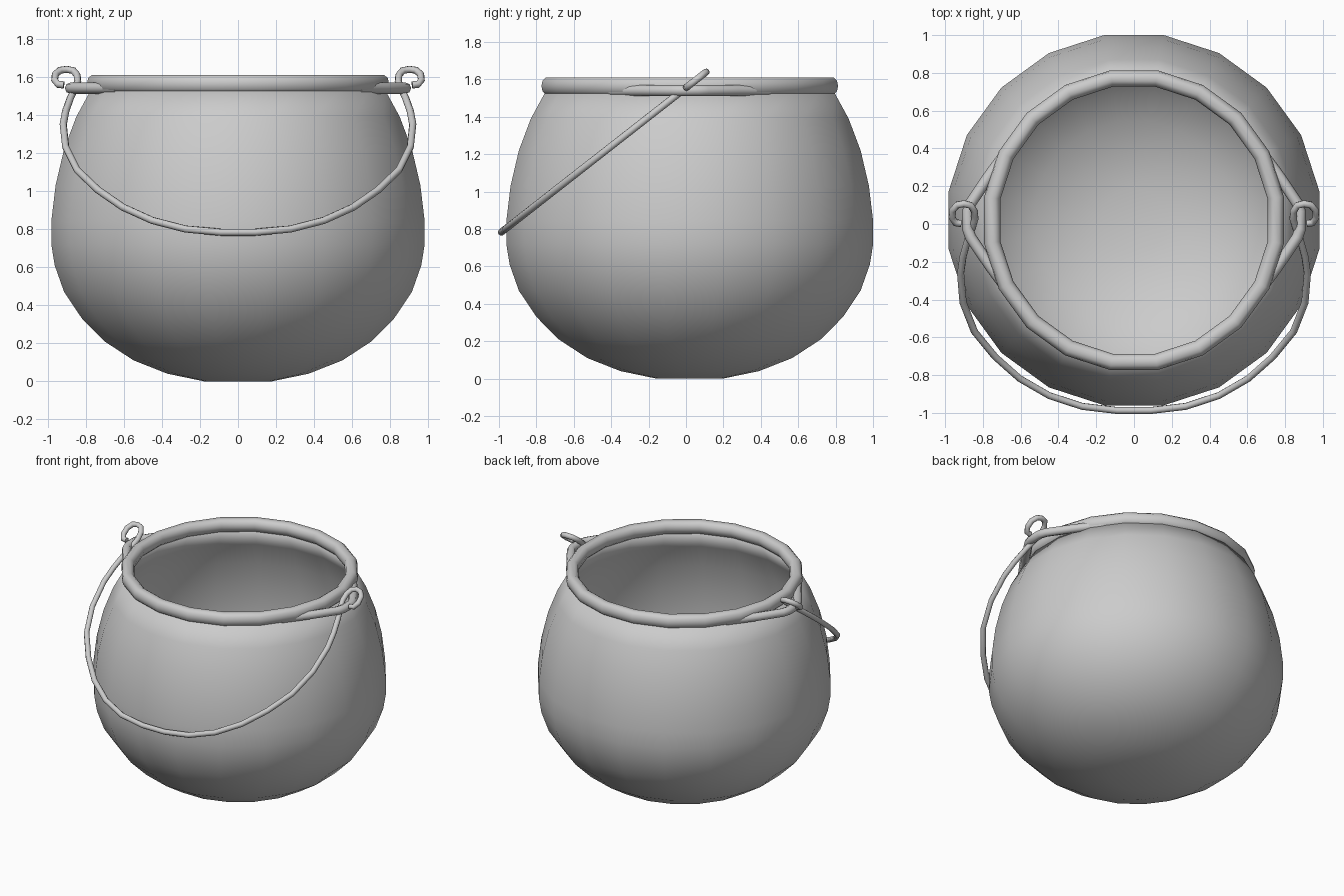
import bpy, bmesh, math

if "Cube" in bpy.data.objects:
    bpy.data.objects.remove(bpy.data.objects["Cube"])

CY = 0.02      # pot axis offset in y
SIDES = 20


def lathe(name, profile):
    """Spin an (r, z) profile; ends are closed to the axis."""
    bm = bmesh.new()
    rings = []
    for r, z in profile:
        ring = []
        for i in range(SIDES):
            a = math.radians(9) + 2 * math.pi * i / SIDES
            ring.append(bm.verts.new((r * math.cos(a), CY + r * math.sin(a), z)))
        rings.append(ring)
    for lo, hi in zip(rings, rings[1:]):
        for i in range(SIDES):
            j = (i + 1) % SIDES
            bm.faces.new((lo[i], lo[j], hi[j], hi[i]))
    bm.faces.new(rings[0][::-1])
    bm.faces.new(rings[-1])
    bmesh.ops.recalc_face_normals(bm, faces=bm.faces)
    me = bpy.data.meshes.new(name)
    bm.to_mesh(me)
    bm.free()
    for p in me.polygons:
        p.use_smooth = True
    ob = bpy.data.objects.new(name, me)
    bpy.context.collection.objects.link(ob)
    return ob


def rod(name, points, radius):
    """Round bar along a path, turned into a mesh."""
    cu = bpy.data.curves.new(name, 'CURVE')
    cu.dimensions = '3D'
    cu.bevel_depth = radius
    cu.bevel_resolution = 2
    cu.use_fill_caps = True
    sp = cu.splines.new('POLY')
    sp.points.add(len(points) - 1)
    for p, co in zip(sp.points, points):
        p.co = (*co, 1)
    sp.use_smooth = True
    ob = bpy.data.objects.new(name, cu)
    bpy.context.collection.objects.link(ob)
    bpy.ops.object.select_all(action='DESELECT')
    ob.select_set(True)
    bpy.context.view_layer.objects.active = ob
    bpy.ops.object.convert(target='MESH')
    bpy.ops.object.shade_smooth_by_angle(angle=math.radians(60))
    return ob


# Pot: outer wall, then a parallel inner wall
outer = [(0.18, 0), (0.375, 0.04), (0.555, 0.11), (0.71, 0.21), (0.83, 0.33),
         (0.925, 0.47), (0.975, 0.61), (0.993, 0.72), (0.993, 0.84),
         (0.97, 1.03), (0.925, 1.22), (0.86, 1.39), (0.78, 1.535)]
inner = [(r - 0.045 if z > 0.3 else r * 0.96, z + 0.05 * max(0, 1 - z / 0.8))
         for r, z in reversed(outer[:-1])]
lathe("pot_body", outer + [(0.735, 1.53)] + inner)

# Rounded rim, a closed ring
rim = [(0.775, 1.515), (0.797, 1.535), (0.803, 1.565), (0.797, 1.592),
       (0.778, 1.61), (0.745, 1.61), (0.724, 1.595), (0.716, 1.565),
       (0.724, 1.535), (0.745, 1.515)]
ring = lathe("pot_rim", rim + rim[:1])
bm = bmesh.new()
bm.from_mesh(ring.data)
bmesh.ops.delete(bm, geom=[f for f in bm.faces if len(f.verts) > 4], context='FACES_ONLY')
bmesh.ops.remove_doubles(bm, verts=bm.verts, dist=1e-4)
bmesh.ops.recalc_face_normals(bm, faces=bm.faces)
bm.to_mesh(ring.data)
bm.free()

# Side lugs: bent bars sprouting from the rim
for s, side in ((-1, "left"), (1, "right")):
    half = [(0.63, 0.42), (0.76, 0.245), (0.865, 0.09), (0.88, 0.045)]
    path = half + [(x, -y) for x, y in reversed(half)]
    rod(side + "_lug", [(s * x, CY + y, 1.54) for x, y in path], 0.03)

# Bail handle: flat wire shape with hooked ends, lying in a tilted plane
wire = [(0.915, 1.557), (0.945, 1.56), (0.963, 1.582), (0.96, 1.612),
        (0.935, 1.634), (0.9, 1.639), (0.865, 1.632), (0.845, 1.608),
        (0.842, 1.575), (0.855, 1.54), (0.88, 1.49), (0.905, 1.42), (0.918, 1.35),
        (0.905, 1.23), (0.845, 1.11), (0.735, 1.005), (0.605, 0.915),
        (0.45, 0.845), (0.275, 0.80), (0.09, 0.783)]
path = wire + [(-x, z) for x, z in reversed(wire)]
rod("bail_handle", [(x, (z - 1.555) / 0.782, z) for x, z in path], 0.019)
